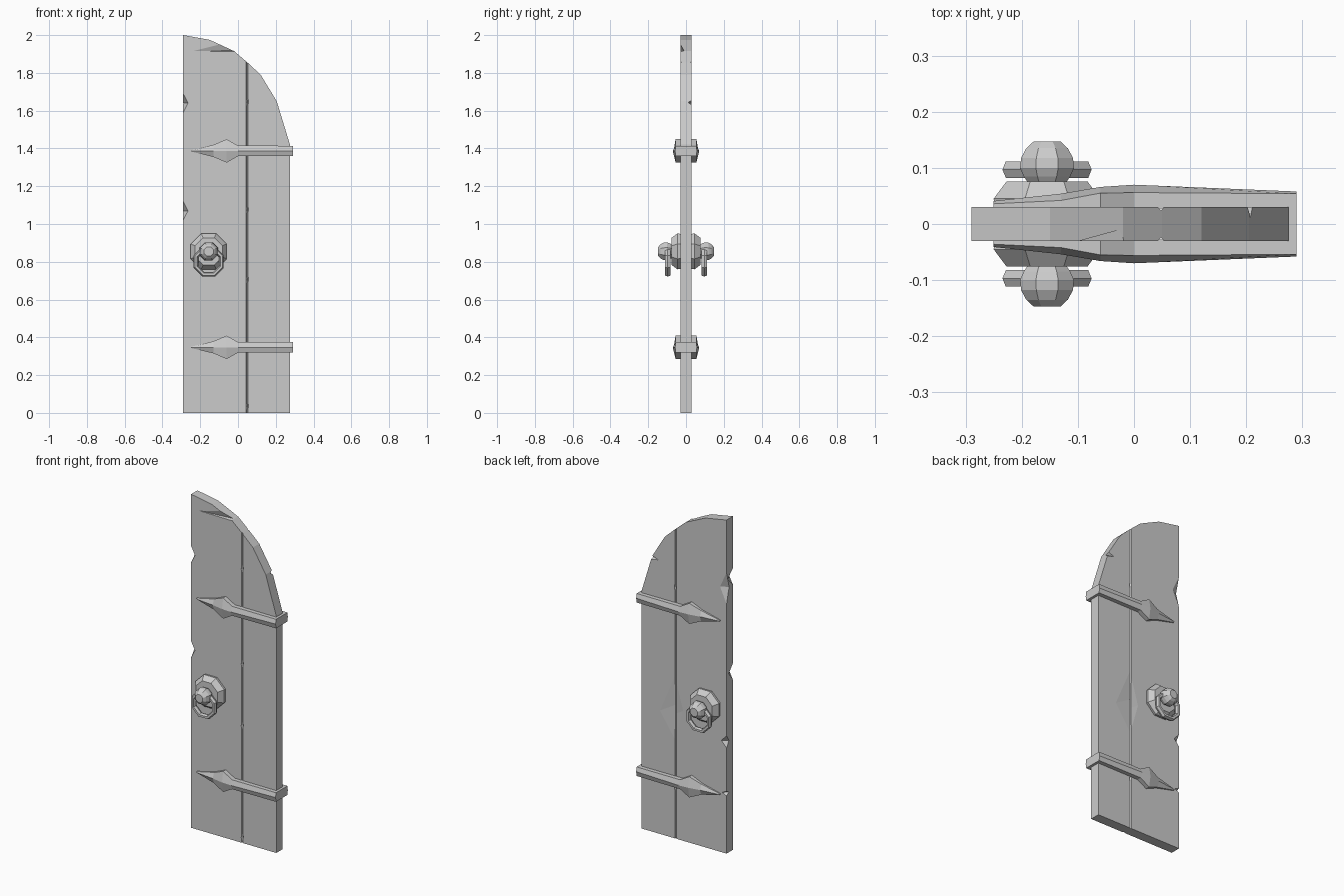
import bpy, bmesh, math

cube = bpy.data.objects.get("Cube")
if cube:
    bpy.data.objects.remove(cube, do_unlink=True)

# One plain grey for everything
grey = bpy.data.materials.new("plain_grey")
grey.use_nodes = True
GREY = (0.6, 0.6, 0.6, 1)
grey.diffuse_color = GREY
grey.node_tree.nodes["Principled BSDF"].inputs["Base Color"].default_value = GREY


def finish(bm, name):
    bmesh.ops.recalc_face_normals(bm, faces=bm.faces[:])
    mesh = bpy.data.meshes.new(name)
    bm.to_mesh(mesh)
    bm.free()
    mesh.materials.append(grey)
    ob = bpy.data.objects.new(name, mesh)
    bpy.context.collection.objects.link(ob)
    return ob


def loft(name, rings, closed=False):
    """Skin equal-length rings of points, capping the ends unless closed."""
    bm = bmesh.new()
    rows = [[bm.verts.new(p) for p in ring] for ring in rings]
    pairs = list(zip(rows, rows[1:]))
    if closed:
        pairs.append((rows[-1], rows[0]))
    else:
        bm.faces.new(rows[0])
        bm.faces.new(rows[-1])
    n = len(rows[0])
    for a, b in pairs:
        for i in range(n):
            j = (i + 1) % n
            bm.faces.new((a[i], a[j], b[j], b[i]))
    return finish(bm, name)


def hull(name, points):
    bm = bmesh.new()
    for p in points:
        bm.verts.new(p)
    bmesh.ops.convex_hull(bm, input=bm.verts[:])
    return finish(bm, name)


# Door slab with a quarter-arch top
outline = [(-.29, 0), (.275, 0), (.275, 1.42), (.205, 1.65), (.12, 1.79),
           (.05, 1.855), (-.02, 1.915), (-.15, 1.975), (-.29, 2)]
door = loft("door_panel", [[(x, y, z) for x, z in outline] for y in (-.03, .03)])


def edge_chip(z, half, depth, side, reach=0.0):
    """Notch in the straight edge, deepest on one face."""
    x, y = -.30, side * .031
    return [(x, y, z - half), (x, y, z + half), (-.29 + depth, y, z),
            (x, reach * side, z)]


def seam_nick(z, side):
    return [(.04, side * .032, z), (.058, side * .032, z + .01),
            (.05, side * .032, z + .04), (.05, side * .032, z - .03),
            (.05, side * .018, z)]


cuts = [
    # worn top corner
    [(-.28, -.034, 1.915), (.02, -.034, 1.912), (-.02, -.01, 1.918), (-.06, -.034, 1.97)],
    # nick in the curved edge
    [(.16, .032, 1.64), (.24, .032, 1.67), (.25, .032, 1.62), (.23, 0, 1.645)],
    # notches in the straight edge
    edge_chip(1.64, .07, .026, -1, -.04),
    edge_chip(1.07, .07, .026, -1, -.025),
    edge_chip(1.59, .12, .045, 1),
    edge_chip(.67, .05, .035, 1),
    edge_chip(.36, .02, .03, 1),
    # shallow worn hollows on the back
    [(.05, .024, .8), (.05, .034, 1.1), (.05, .034, .45), (.22, .034, .7)],
    [(.045, .025, .75), (.045, .034, 1.1), (.045, .034, .5), (-.04, .034, .8)],
]
# plank seam on both faces
for side in (-1, 1):
    cuts.append([(x, side * y, z) for z in (-.1, 2.1)
                 for x, y in ((.042, .031), (.054, .031), (.048, .024))])
cuts += [seam_nick(z, -1) for z in (1.64, 1.07, .7, .03)]
cuts += [seam_nick(z, 1) for z in (1.5, .3)]

bpy.context.view_layer.objects.active = door
for points in cuts:
    cutter = hull("chip_cutter", points)
    cutter.hide_render = True
    mod = door.modifiers.new("chip", "BOOLEAN")
    mod.operation, mod.solver, mod.object = "DIFFERENCE", "EXACT", cutter
    bpy.ops.object.modifier_apply(modifier=mod.name)
    bpy.data.objects.remove(cutter, do_unlink=True)

# Spear-shaped hinge straps: x, half height, shoulder depth, ridge depth
strap = [(-.25, .003, .036, .041), (-.13, .032, .042, .054), (-.06, .062, .055, .066),
         (0, .028, .056, .07), (.288, .027, .054, .058)]
for label, z in (("upper", 1.387), ("lower", .347)):
    for face, s in (("front", -1), ("back", 1)):
        loft(f"{label}_{face}_strap",
             [[(x, s * .028, z - h), (x, s * a, z - h), (x, s * r, z),
               (x, s * a, z + h), (x, s * .028, z + h)] for x, h, a, r in strap])
    h = .027
    loft(f"{label}_strap_wrap",
         [[(x, -.054, z - h), (x, .054, z - h), (x, .058, z), (x, .054, z + h),
           (x, -.054, z + h), (x, -.058, z)] for x in (.272, .29)])

# Handles on both faces: octagonal boss, knob and hanging ring
CX, CZ, SIDES = -.155, .855, 8


def octagon(r, y, z):
    angles = [math.tau * (i + .5) / SIDES for i in range(SIDES)]
    return [(CX + r * math.cos(a), y, z + r * math.sin(a)) for a in angles]


boss = [(.028, .1), (.045, .103), (.076, .078), (.076, .04)]
knob = [(.07, .034), (.085, .045), (.1, .052), (.118, .05), (.135, .04), (.147, .026)]
tube = [math.tau * k / 6 for k in range(6)]
for face, s in (("front", -1), ("back", 1)):
    loft(f"{face}_handle_boss", [octagon(r, s * y, CZ) for y, r in boss[:3]])
    loft(f"{face}_handle_knob", [octagon(r, s * y, CZ) for y, r in knob])
    loft(f"{face}_handle_ring",
         [octagon(.073 + .013 * math.cos(t), s * .097 + .017 * math.sin(t), .801)
          for t in tube], closed=True)
